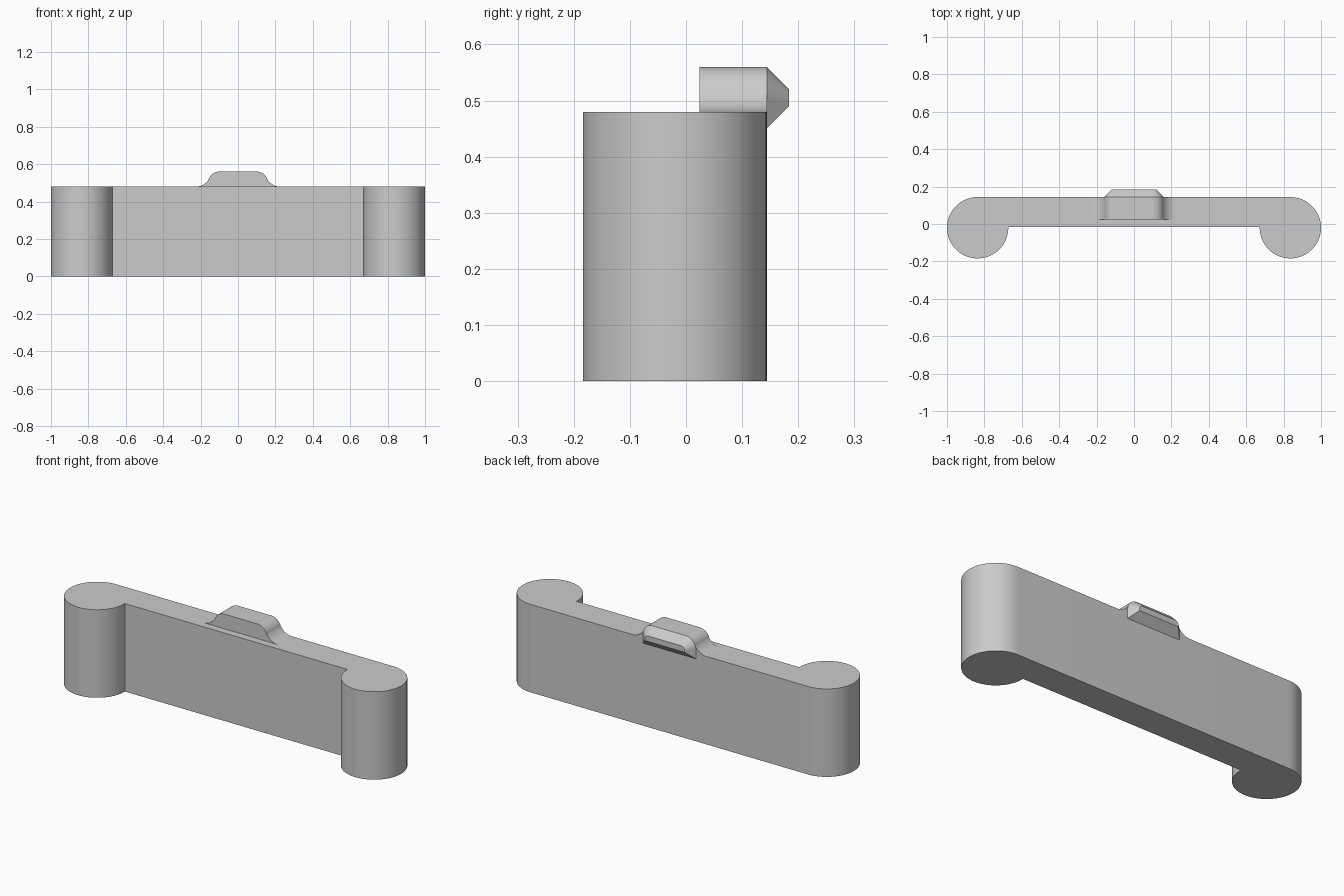
import bpy, bmesh
from math import cos, sin, radians, asin, degrees, pi

cube = bpy.data.objects.get("Cube")
if cube:
    bpy.data.objects.remove(cube)

grey = bpy.data.materials.new("light grey")
grey.use_nodes = True
grey.diffuse_color = (0.6, 0.6, 0.6, 1)
grey.node_tree.nodes["Principled BSDF"].inputs["Base Color"].default_value = grey.diffuse_color


def arc(cx, cy, r, start, end, n):
    """Points on an arc, angles in degrees."""
    angles = [radians(start + (end - start) * i / n) for i in range(n + 1)]
    return [(cx + r * cos(a), cy + r * sin(a)) for a in angles]


def mirrored(half):
    """Close a right-hand half outline with its mirror image."""
    return half + [(-x, y) for x, y in reversed(half)]


def loft(name, start, end, smooth_angle=30):
    """Solid between two matching rings of 3D points."""
    bm = bmesh.new()
    a = [bm.verts.new(p) for p in start]
    b = [bm.verts.new(p) for p in end]
    bm.faces.new(a)
    bm.faces.new(b)
    for i in range(len(a)):
        j = (i + 1) % len(a)
        bm.faces.new((a[i], a[j], b[j], b[i]))
    bmesh.ops.recalc_face_normals(bm, faces=bm.faces)
    mesh = bpy.data.meshes.new(name)
    bm.to_mesh(mesh)
    bm.free()
    mesh.materials.append(grey)
    obj = bpy.data.objects.new(name, mesh)
    bpy.context.collection.objects.link(obj)
    bpy.ops.object.select_all(action='DESELECT')
    obj.select_set(True)
    bpy.context.view_layer.objects.active = obj
    bpy.ops.object.shade_smooth_by_angle(angle=radians(smooth_angle))
    return obj


# Body: straight bar with a round post at each end
height, back, bar_front, post_r = 0.48, 0.144, -0.016, 0.164
post_y = back - post_r
inner = degrees(asin((bar_front - post_y) / post_r))
outline = mirrored(arc(1 - post_r, post_y, post_r, 90, -180 - inner, 64))
loft("body", [(x, y, 0) for x, y in outline], [(x, y, height) for x, y in outline])

# Tab: flat top flowing into the bar through S-curved shoulders
top_r, foot_r = 0.06, 0.08
shoulder = arc(0.10, 0.50, top_r, 90, 25.6, 14)
foot = arc(0.225, 0.56, foot_r, 205.6, 270, 14)
tab = mirrored(shoulder + foot[1:] + [(0.225, height - 0.01)])
loft("top_tab", [(x, 0.024, z) for x, z in tab], [(x, back, z) for x, z in tab])


# Catch: chamfered lip behind the tab, rounded on its upper corners
def catch_ring(y, inset):
    half = arc(0.10, 0.50, top_r - inset, 90, 0, 16) + [(0.16 - inset, 0.45 + inset)]
    return [(x, y, z) for x, z in mirrored(half)]


loft("catch_lip", catch_ring(back, 0), catch_ring(0.184, 0.04))
